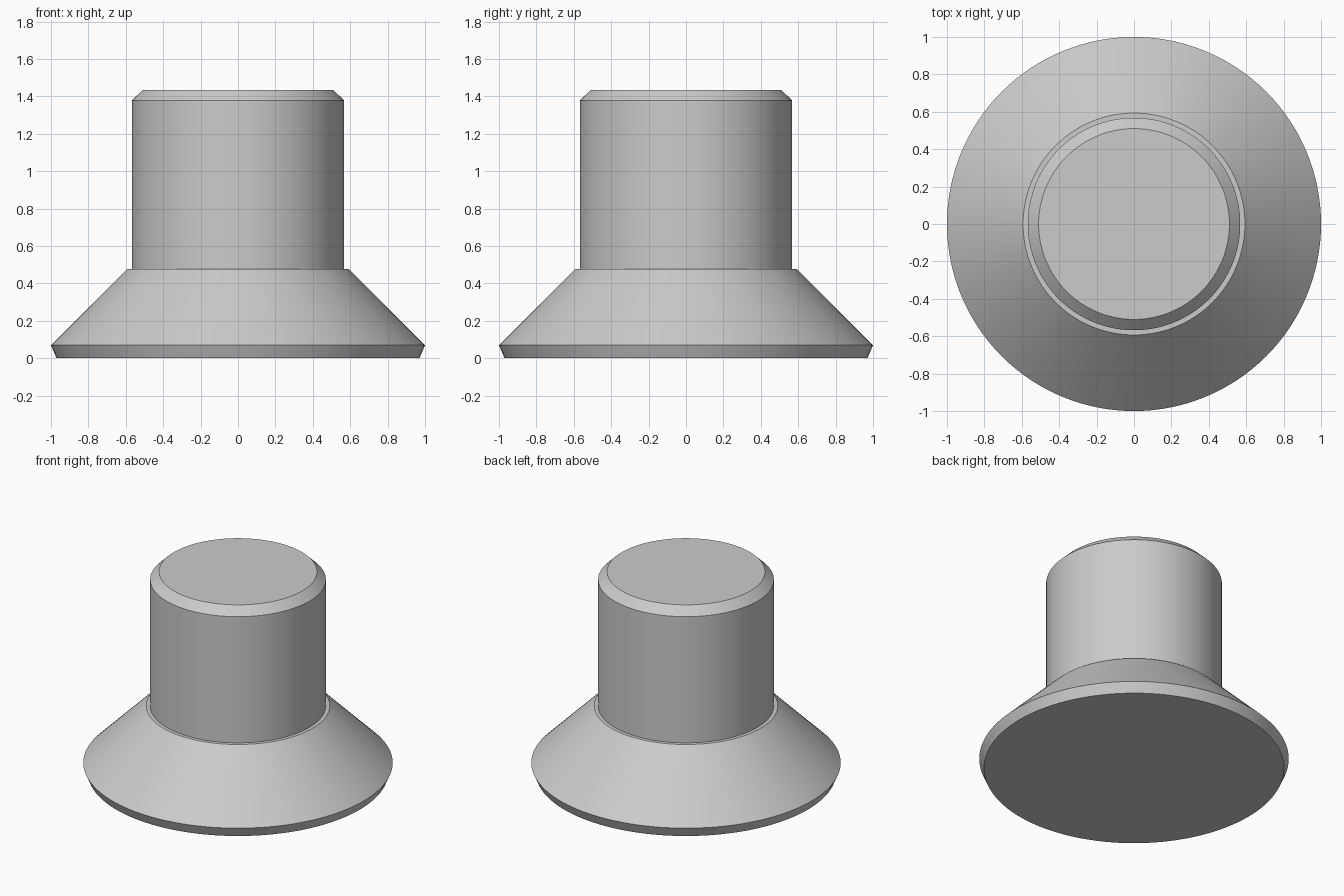
import bpy
import bmesh
import math

SEGMENTS = 128

cube = bpy.data.objects.get("Cube")
if cube:
    bpy.data.objects.remove(cube, do_unlink=True)

# Plain grey finish
grey = bpy.data.materials.new("light_grey")
grey.use_nodes = True
colour = (0.6, 0.6, 0.6, 1.0)
grey.diffuse_color = colour
grey.node_tree.nodes["Principled BSDF"].inputs["Base Color"].default_value = colour


def lathe(name, profile):
    """Turn a radius/height profile around z into a solid with flat end caps."""
    bm = bmesh.new()
    rings = []
    for radius, height in profile:
        ring = []
        for i in range(SEGMENTS):
            a = math.tau * i / SEGMENTS
            ring.append(bm.verts.new((radius * math.cos(a), radius * math.sin(a), height)))
        rings.append(ring)
    for low, high in zip(rings, rings[1:]):
        for i in range(SEGMENTS):
            j = (i + 1) % SEGMENTS
            bm.faces.new((low[i], low[j], high[j], high[i]))
    bm.faces.new(rings[0][::-1])
    bm.faces.new(rings[-1])
    mesh = bpy.data.meshes.new(name)
    bm.to_mesh(mesh)
    bm.free()
    mesh.materials.append(grey)
    obj = bpy.data.objects.new(name, mesh)
    bpy.context.collection.objects.link(obj)
    bpy.ops.object.select_all(action="DESELECT")
    obj.select_set(True)
    bpy.context.view_layer.objects.active = obj
    bpy.ops.object.shade_smooth_by_angle(angle=math.radians(20))
    return obj


# Flared foot, narrow shoulder step, straight shank and chamfered tip
lathe("flared_plug", [
    (0.97, 0.0),
    (1.0, 0.07),
    (0.593, 0.477),
    (0.568, 0.477),
    (0.568, 1.377),
    (0.51, 1.434),
])
